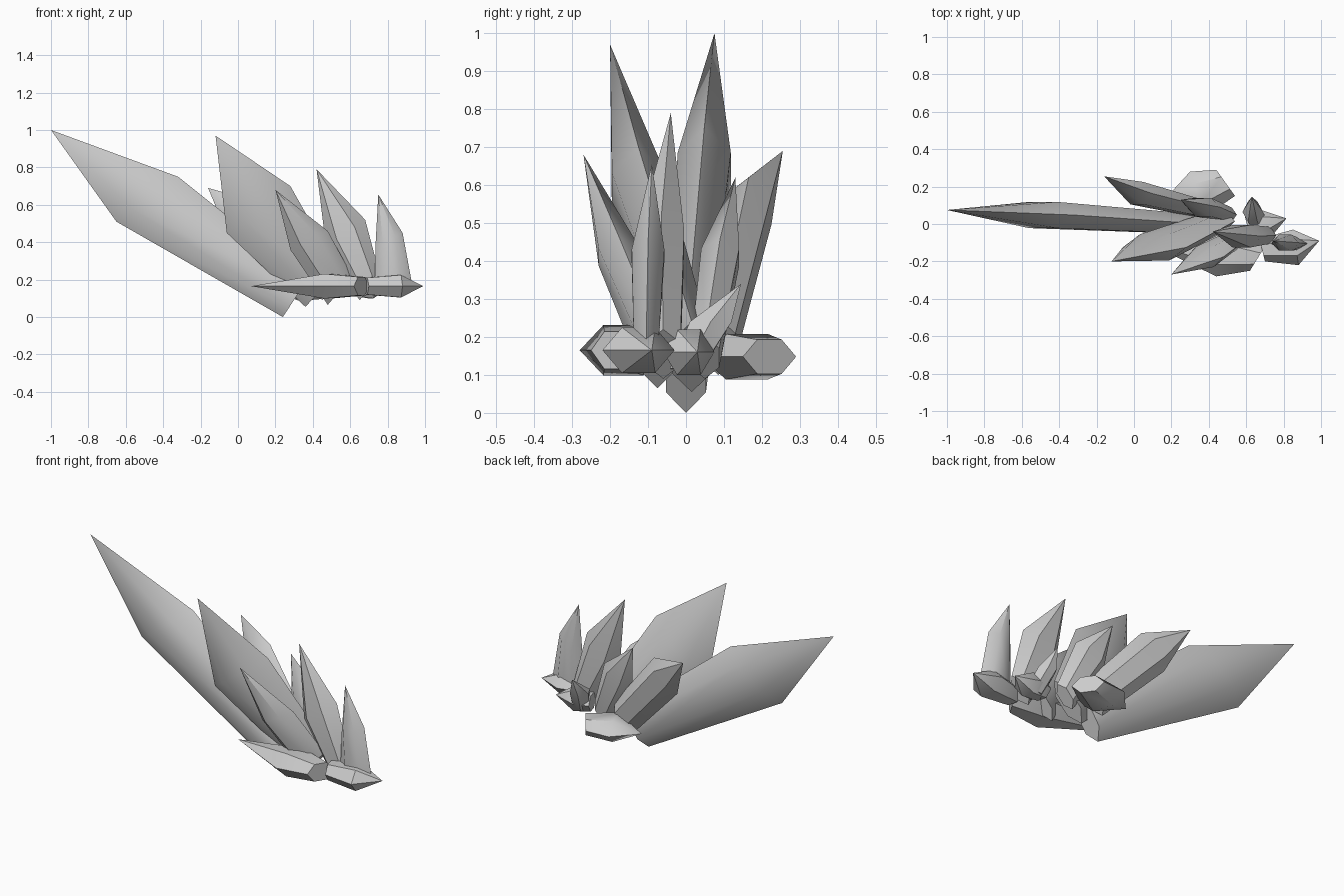
import bpy, bmesh, math
from mathutils import Vector

if "Cube" in bpy.data.objects:
    bpy.data.objects.remove(bpy.data.objects["Cube"])

def crystal(name, tip, a, b, c, d, depth, axis, base_depth=0.65):
    """Six-sided shard: narrow base ring c-d, wide slanted ring a-b, pointed tip."""
    bm = bmesh.new()

    def ring(p, q, h):
        p, q, n = Vector(p), Vector(q), Vector(axis) * h
        pts = [p, p.lerp(q, .27) + n, p.lerp(q, .73) + n,
               q, p.lerp(q, .73) - n, p.lerp(q, .27) - n]
        return [bm.verts.new(v) for v in pts]

    base, wide = ring(c, d, depth * base_depth), ring(a, b, depth)
    top = bm.verts.new(tip)
    for i in range(6):
        j = (i + 1) % 6
        bm.faces.new((base[i], base[j], wide[j], wide[i]))
        bm.faces.new((wide[i], wide[j], top))
    bm.faces.new(base[::-1])
    bmesh.ops.recalc_face_normals(bm, faces=bm.faces[:])
    mesh = bpy.data.meshes.new(name)
    bm.to_mesh(mesh)
    bm.free()
    ob = bpy.data.objects.new(name, mesh)
    bpy.context.collection.objects.link(ob)
    bpy.ops.object.select_all(action='DESELECT')
    ob.select_set(True)
    bpy.context.view_layer.objects.active = ob
    bpy.ops.object.shade_smooth_by_angle(angle=math.radians(40))

def upright(name, tip, a, b, c, d, mid_y, base_y, depth):
    """Standing shard, outline given in x-z, leaning in y."""
    at = lambda p, y: (p[0], y, p[1])
    crystal(name, tip, at(a, mid_y), at(b, mid_y), at(c, base_y), at(d, base_y),
            depth, (0, 1, 0), 0.75)

def lying(name, tip, a, b, c, d, z, depth):
    """Shard lying flat, outline given in x-y."""
    at = lambda p: (p[0], p[1], z)
    crystal(name, at(tip), at(a), at(b), at(c), at(d), depth, (0, 0, 1), 0.75)

# standing shards, largest to smallest
upright("main_shard", (-1, .075, 1), (-.65, .51), (-.32, .75),
        (.24, 0), (.37, .2), .048, 0, .07)
upright("second_shard", (-.12, -.2, .97), (-.06, .45), (.28, .70),
        (.36, .055), (.54, .24), -.125, .015, .07)
upright("front_shard", (.20, -.27, .68), (.28, .36), (.48, .46),
        (.48, .065), (.61, .22), -.175, -.075, .055)
upright("middle_shard", (.42, -.04, .79), (.47, .38), (.68, .52),
        (.65, .09), (.76, .22), -.065, -.06, .06)
upright("right_shard", (.75, -.09, .655), (.735, .38), (.88, .45),
        (.73, .17), (.93, .18), -.1, -.105, .043)
upright("back_shard", (-.16, .255, .69), (-.06, .45), (.09, .62),
        (.28, .1), (.4, .25), .165, .085, .06)
upright("inner_back_shard", (.25, .13, .62), (.28, .36), (.46, .46),
        (.45, .09), (.55, .2), .09, .05, .05)
upright("small_back_shard", (.63, .145, .34), (.58, .24), (.69, .24),
        (.62, .11), (.72, .12), .065, 0, .055)

# shards lying around the foot
lying("front_foot_shard", (.07, -.1), (.44, -.28), (.52, -.05),
      (.62, -.25), (.70, -.12), .165, .066)
lying("back_foot_shard", (.18, .15), (.30, .28), (.38, .04),
      (.44, .29), (.54, .15), .148, .06)
lying("right_foot_shard", (.99, -.09), (.88, -.22), (.85, -.03),
      (.70, -.20), (.67, -.08), .165, .06)
lying("rear_foot_shard", (.815, .03), (.68, .075), (.74, -.06),
      (.59, .05), (.62, -.06), .16, .06)
